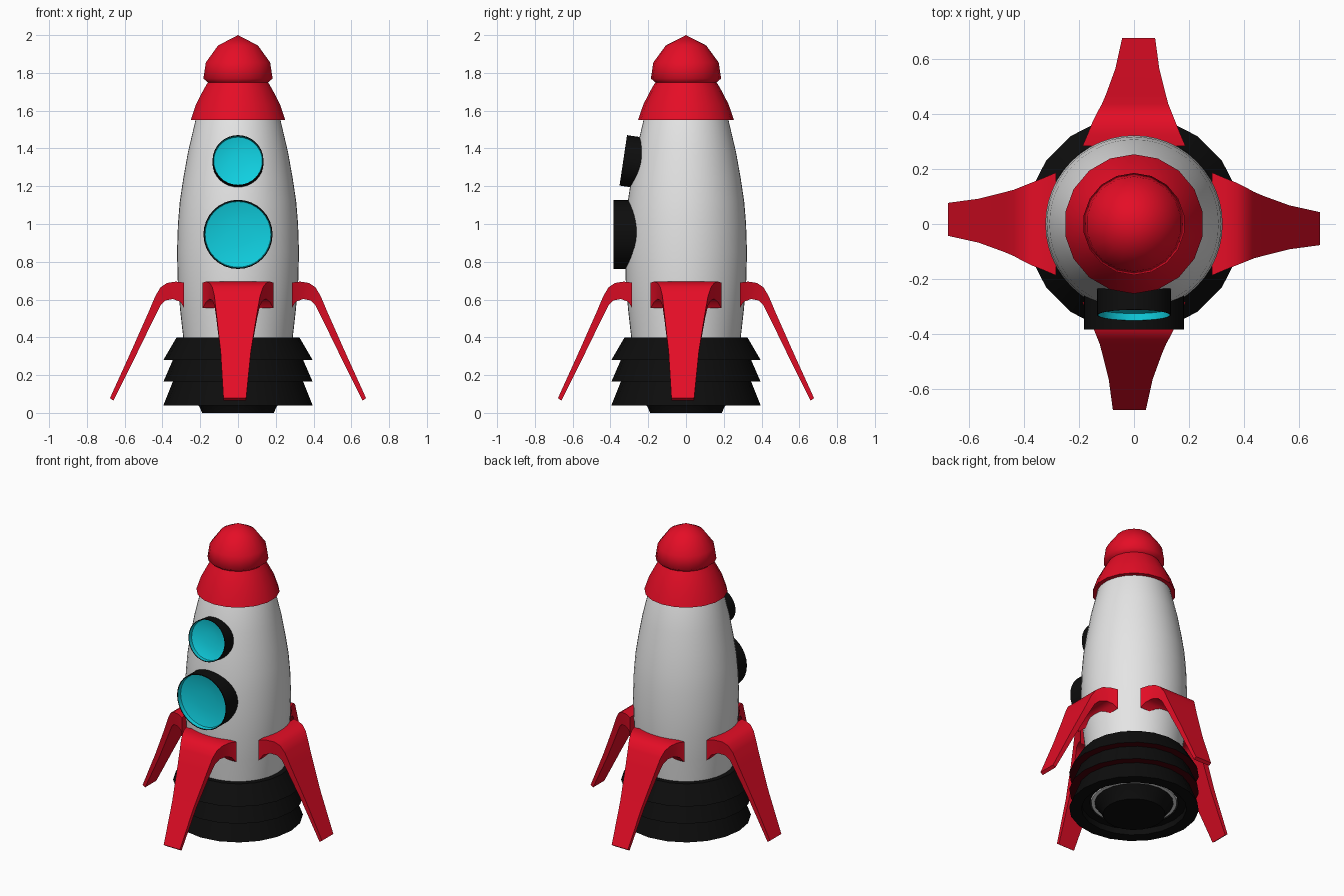
import bpy, bmesh, math
from mathutils import Matrix, Vector

if "Cube" in bpy.data.objects:
    bpy.data.objects.remove(bpy.data.objects["Cube"], do_unlink=True)


def material(name, rgb):
    m = bpy.data.materials.new(name)
    m.use_nodes = True
    m.diffuse_color = (*rgb, 1)
    bsdf = m.node_tree.nodes["Principled BSDF"]
    bsdf.inputs["Base Color"].default_value = (*rgb, 1)
    bsdf.inputs["Roughness"].default_value = 0.6
    return m


WHITE = material("hull white", (0.78, 0.78, 0.78))
RED = material("bright red", (0.78, 0.004, 0.019))
DARK_RED = material("shadow red", (0.06, 0.0, 0.002))
BLACK = material("soot black", (0.004, 0.004, 0.004))
CYAN = material("glass cyan", (0.005, 0.63, 0.75))


def finish(name, bm, mats, angle):
    bmesh.ops.remove_doubles(bm, verts=bm.verts, dist=1e-5)
    bm.normal_update()
    mesh = bpy.data.meshes.new(name)
    bm.to_mesh(mesh)
    bm.free()
    ob = bpy.data.objects.new(name, mesh)
    bpy.context.collection.objects.link(ob)
    for m in mats:
        mesh.materials.append(m)
    bpy.ops.object.select_all(action='DESELECT')
    ob.select_set(True)
    bpy.context.view_layer.objects.active = ob
    bpy.ops.object.shade_smooth_by_angle(angle=math.radians(angle))
    return ob


def lathe(name, profile, sides, mats, angle=40, start=0.0, rule=None):
    """Revolve (radius, height) points, listed bottom to top, around z."""
    bm = bmesh.new()
    rings = []
    for r, z in profile:
        ring = []
        for i in range(sides):
            a = start + math.tau * i / sides
            ring.append(bm.verts.new((r * math.cos(a), r * math.sin(a), z)))
        rings.append(ring)
    for k, (lo, hi) in enumerate(zip(rings, rings[1:])):
        for i in range(sides):
            j = (i + 1) % sides
            f = bm.faces.new((lo[i], lo[j], hi[j], hi[i]))
            f.material_index = rule(k) if rule else 0
    bmesh.ops.dissolve_degenerate(bm, edges=bm.edges, dist=1e-5)
    return finish(name, bm, mats, angle)


# Hull with a floor just above the skirt opening
lathe("hull", [(0, 0.08), (0.26, 0.08), (0.275, 0.25), (0.29, 0.4), (0.307, 0.55),
               (0.319, 0.7), (0.323, 0.85), (0.318, 1.0), (0.308, 1.12), (0.29, 1.24),
               (0.265, 1.38), (0.225, 1.55), (0.17, 1.68)], 48, [WHITE])

# Nose cone with a bulb on top
lathe("nose_cone", [(0.2, 1.55), (0.254, 1.55), (0.225, 1.635), (0.183, 1.715),
                    (0.162, 1.75), (0.186, 1.77), (0.173, 1.855), (0.107, 1.945), (0, 2.0)],
      18, [RED], angle=70, start=math.pi / 2)

# Engine skirt of three flared tiers, red under each step
STEPS = {3, 5}
lathe("engine_skirt", [(0.27, 0.08), (0.32, 0.08), (0.32, 0.04), (0.395, 0.04),
                       (0.345, 0.165), (0.395, 0.165), (0.345, 0.28), (0.395, 0.28),
                       (0.325, 0.4), (0.27, 0.4)],
      20, [BLACK, DARK_RED], angle=30, rule=lambda k: int(k in (4, 6)))

# Nozzle
lathe("nozzle", [(0, 0), (0.19, 0), (0.203, 0.03), (0.24, 0.08)], 20, [BLACK], angle=30)


# Portholes: black barrel with a recessed glass bowl
def porthole(name, r, centre, tilt, depth):
    profile = [(r, -depth), (r, 0), (0.97 * r, 0), (0.95 * r, -0.025),
               (0.7 * r, -0.036), (0.35 * r, -0.042), (0, -0.044)]
    ob = lathe(name, profile, 32, [BLACK, CYAN], angle=35, rule=lambda k: int(k >= 2))
    ob.matrix_world = (Matrix.Translation(Vector(centre))
                       @ Matrix.Rotation(math.radians(90 - tilt), 4, 'X'))


porthole("lower_porthole", 0.183, (0, -0.385, 0.945), 0, 0.14)
porthole("upper_porthole", 0.135, (0, -0.332, 1.337), 8.5, 0.11)

# Landing fins: (outer r, outer z, inner r, inner z, half width, sideways shift)
SECTIONS = [(0.285, 0.69, 0.285, 0.555, 0.187, 0),
            (0.33, 0.695, 0.305, 0.588, 0.168, 0),
            (0.375, 0.688, 0.345, 0.603, 0.15, 0),
            (0.41, 0.665, 0.385, 0.595, 0.134, -0.002),
            (0.437, 0.62, 0.41, 0.57, 0.121, -0.004),
            (0.475, 0.53, 0.445, 0.5, 0.108, -0.007),
            (0.566, 0.325, 0.535, 0.315, 0.08, -0.012),
            (0.678, 0.078, 0.66, 0.065, 0.06, -0.017)]


def fin(name, turn):
    bm = bmesh.new()
    loops = []
    for ro, zo, ri, zi, w, s in SECTIONS:
        corners = [(ro, s - w, zo), (ro, s + w, zo), (ri, s + w, zi), (ri, s - w, zi)]
        loops.append([bm.verts.new(c) for c in corners])
    for a, b in zip(loops, loops[1:]):
        for i in range(4):
            j = (i + 1) % 4
            bm.faces.new((a[i], a[j], b[j], b[i]))
    bm.faces.new(loops[0])
    bm.faces.new(loops[-1])
    bmesh.ops.recalc_face_normals(bm, faces=bm.faces)
    bm.transform(Matrix.Rotation(turn, 4, 'Z'))
    finish(name, bm, [RED], 40)


for i, side in enumerate(("left", "back", "right", "front")):
    fin(side + "_fin", i * math.pi / 2)
